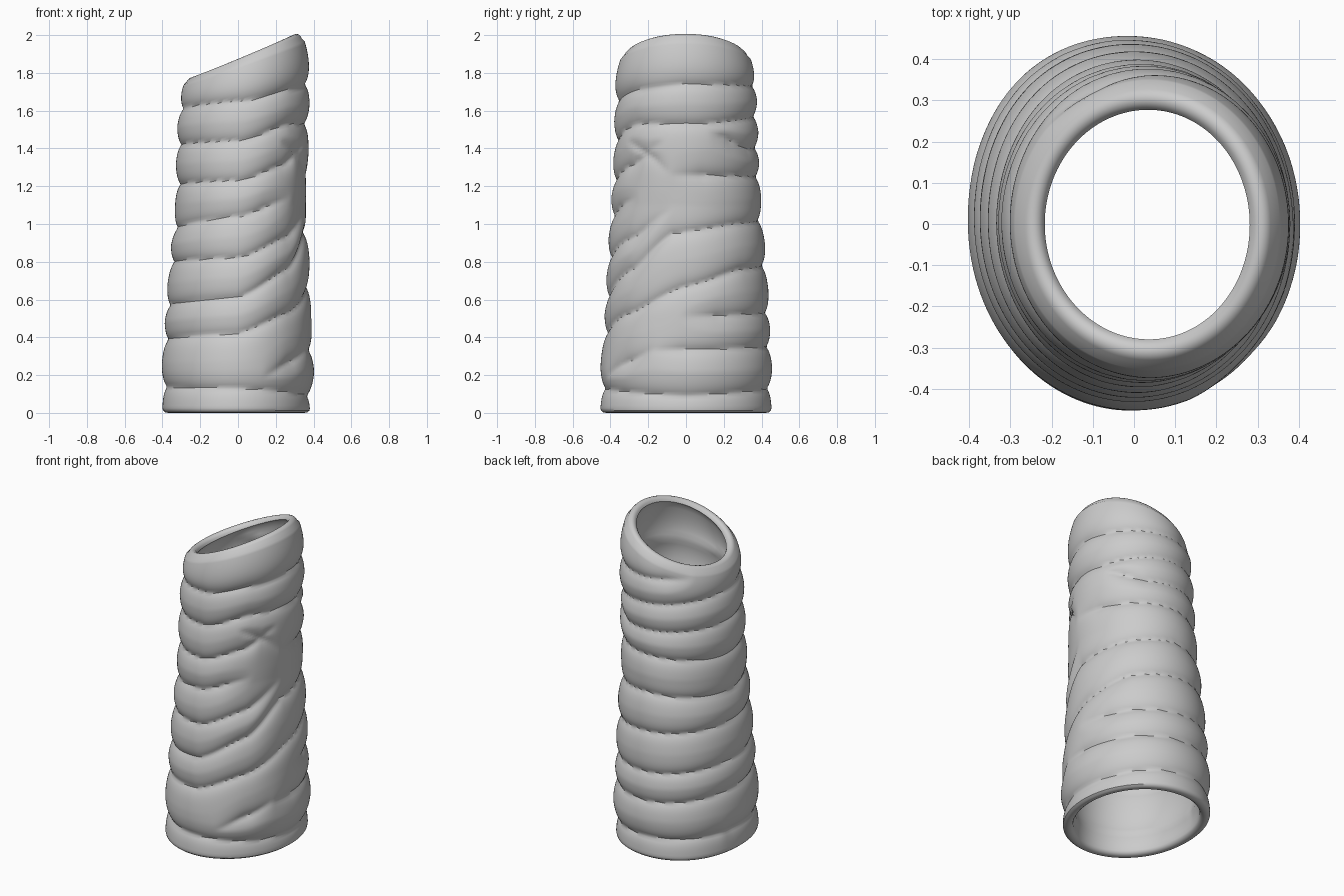
import bpy, bmesh
from math import sin, cos, pi, exp, radians, degrees, sqrt

if "Cube" in bpy.data.objects:
    bpy.data.objects.remove(bpy.data.objects["Cube"])

SEG = 144
ROWS = 130

# Silhouette: z, x min, x max, y min, y max
OUTLINE = [(0.0, -.40, .385, -.455, .45), (.22, -.405, .405, -.455, .455),
           (.5, -.39, .39, -.435, .445), (.8, -.365, .38, -.42, .425),
           (1.1, -.335, .36, -.40, .40), (1.4, -.33, .375, -.385, .39),
           (1.7, -.315, .383, -.38, .38), (2.0, -.285, .375, -.37, .365)]

# Fold creases: (angle in degrees, height); -90 front, 0 right, 90 back, 180 left
CREASES = [
    [(-220, .14), (-90, .13), (0, .09), (90, .13), (180, .14)],
    [(-30, .33), (90, .35), (180, .39), (270, .42), (315, .53), (360, .67),
     (405, .76), (450, .78), (540, .80), (630, .82), (675, .93), (710, 1.08)],
    [(-75, .18), (-45, .27), (-15, .36)],
    [(-5, .51), (90, .53), (180, .57), (270, .61), (315, .76), (350, .95),
     (405, 1.0), (450, 1.02), (540, .98), (630, 1.04), (680, 1.14)],
    [(-15, 1.26), (90, 1.25), (180, 1.21), (270, 1.23), (310, 1.31), (345, 1.45)],
    [(10, 1.50), (60, 1.40), (180, 1.42), (270, 1.44), (315, 1.53), (370, 1.53),
     (450, 1.57), (540, 1.61), (630, 1.65), (675, 1.71), (720, 1.74), (810, 1.73), (860, 1.74)],
    [(-60, 1.46), (-30, 1.36), (-10, 1.26)],
]


def lerp_table(table, t):
    if t <= table[0][0]:
        return table[0][1:]
    for a, b in zip(table, table[1:]):
        if t <= b[0]:
            k = (t - a[0]) / (b[0] - a[0])
            k = k * .6 + k * k * (3 - 2 * k) * .4
            return [p + (q - p) * k for p, q in zip(a[1:], b[1:])]
    return table[-1][1:]


def crease_lines(deg):
    """Heights and strengths of all creases crossing this angle."""
    found = []
    for c in CREASES:
        for turn in range(-1, 4):
            d = deg + 360 * turn
            edge = min(d - c[0][0], c[-1][0] - d)
            if edge > 0:
                found.append((lerp_table(c, d)[0], min(1, edge / 28)))
    return found


def wall_point(a, z, lines, inset, relief):
    x0, x1, y0, y1 = lerp_table(OUTLINE, z)
    groove = max((s * exp(-abs(z - h) / .042) for h, s in lines), default=0)
    lobe = max(0, cos(a - radians(130))) ** 6 * .02 * max(0, 1 - z / 1.6)
    off = lobe - inset - relief * groove
    rx, ry = (x1 - x0) / 2 + off, (y1 - y0) / 2 + off
    return (x0 + x1) / 2 + rx * cos(a), (y0 + y1) / 2 + ry * sin(a)


def column(i):
    """One closed loop of the wall: up outside, over the rim, down inside, under the hem."""
    a = 2 * pi * i / SEG
    deg = degrees(a)
    deg = deg - 360 if deg > 180 else deg
    lines = crease_lines(deg)
    top = 1.877 + .355 * (.04 + .325 * cos(a))
    pts = []
    hem, lip = .025, .04

    def add(z, inset, relief):
        x, y = wall_point(a, z, lines, inset, relief)
        pts.append((x, y, z))

    for j in range(ROWS + 1):
        z = hem + (top - lip - hem) * j / ROWS
        round_in = .035 * max(0, (z - top + .2) / .2) ** 2
        add(z, round_in, .030)
    for k in range(1, 8):
        t = pi * k / 8
        add(top - lip + lip * sin(t), .035 + .031 * (1 - cos(t)), .0)
    for j in range(ROWS // 2 + 1):
        z = top - lip + (hem - top + lip) * j / (ROWS // 2)
        k = max(0, (z - top + .2) / .2) ** 2
        add(z, .062 + .035 * k, .018)
    for k in range(1, 6):
        t = pi * k / 6
        add(hem - hem * sin(t), .031 * (1 + cos(t)), .015)
    return pts


# Wrapped sleeve wall
bm = bmesh.new()
cols = [[bm.verts.new(p) for p in column(i)] for i in range(SEG)]
n = len(cols[0])
for i in range(SEG):
    a, b = cols[i], cols[(i + 1) % SEG]
    for j in range(n):
        k = (j + 1) % n
        bm.faces.new((a[j], b[j], b[k], a[k]))
bmesh.ops.recalc_face_normals(bm, faces=bm.faces)
mesh = bpy.data.meshes.new("folded_sleeve")
bm.to_mesh(mesh)
bm.free()
sleeve = bpy.data.objects.new("folded_sleeve", mesh)
bpy.context.collection.objects.link(sleeve)
bpy.context.view_layer.objects.active = sleeve
sleeve.select_set(True)
bpy.ops.object.shade_smooth_by_angle(angle=radians(40))
